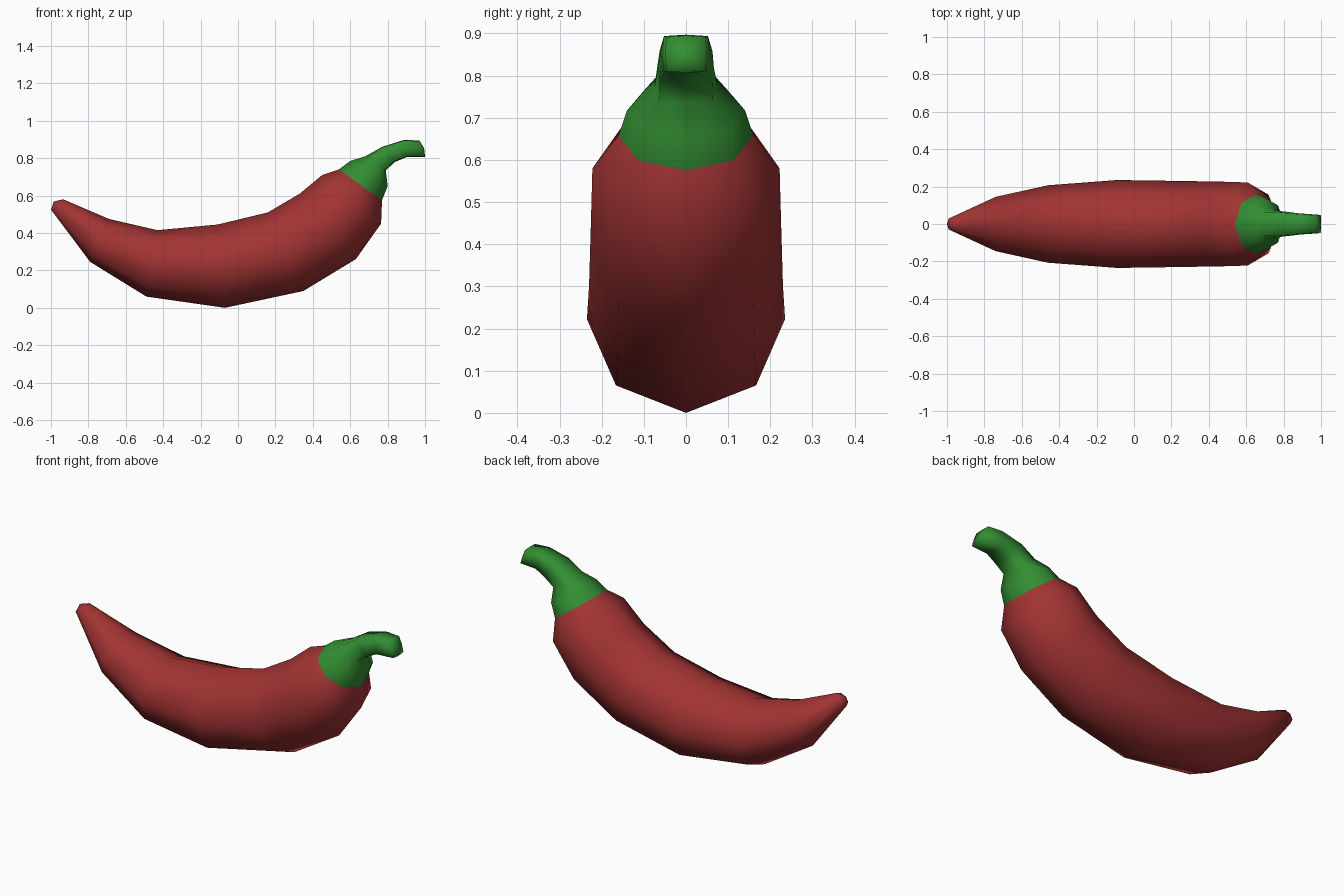
import bpy, bmesh, math
from mathutils import Vector

if "Cube" in bpy.data.objects:
    bpy.data.objects.remove(bpy.data.objects["Cube"])

SIDES = 8


def material(name, rgb):
    m = bpy.data.materials.new(name)
    m.diffuse_color = (*rgb, 1)
    m.use_nodes = True
    m.node_tree.nodes["Principled BSDF"].inputs["Base Color"].default_value = m.diffuse_color
    return m


def loft(name, rings, mat, start_pole=None, end_pole=None):
    """Skin slanted 8-sided rings: (top x,z), (bottom x,z), half width, diagonal factor."""
    bm = bmesh.new()
    loops = []
    for (tx, tz), (bx, bz), w, diag in rings:
        c = Vector(((tx + bx) / 2, 0, (tz + bz) / 2))
        u = Vector(((tx - bx) / 2, 0, (tz - bz) / 2))
        loop = []
        for i in range(SIDES):
            a = math.tau * i / SIDES
            k = diag / math.sqrt(0.5) if i % 2 else 1
            loop.append(bm.verts.new(c + u * math.cos(a) * k + Vector((0, w * math.sin(a) * k, 0))))
        loops.append(loop)
    for a, b in zip(loops, loops[1:]):
        for i in range(SIDES):
            j = (i + 1) % SIDES
            bm.faces.new((a[i], a[j], b[j], b[i]))
    # rounded ends closed with a fan to a centre point
    for pole, loop in ((start_pole, loops[0]), (end_pole, loops[-1])):
        if pole:
            p = bm.verts.new((pole[0], 0, pole[1]))
            for i in range(SIDES):
                bm.faces.new((loop[i], loop[(i + 1) % SIDES], p))
    bmesh.ops.recalc_face_normals(bm, faces=bm.faces)
    # make sure the open tube faces outwards
    mid = Vector(((rings[1][0][0] + rings[1][1][0]) / 2, 0, (rings[1][0][1] + rings[1][1][1]) / 2))
    f = loops[1][2].link_faces[0]
    if f.normal.dot(loops[1][2].co - mid) < 0:
        bmesh.ops.reverse_faces(bm, faces=bm.faces)
    for f in bm.faces:
        f.smooth = True
    me = bpy.data.meshes.new(name)
    bm.to_mesh(me)
    bm.free()
    me.materials.append(mat)
    ob = bpy.data.objects.new(name, me)
    bpy.context.collection.objects.link(ob)
    return ob


red = material("pepper red", (0.36, 0.033, 0.033))
green = material("stem green", (0.032, 0.27, 0.032))

ROUND = math.sqrt(0.5)
shoulder = ((0.54, 0.74), (0.77, 0.575), 0.16, ROUND)  # shared seam ring

# curved red fruit, tip to shoulder
loft("pepper_body", [
    ((-0.935, 0.58), (-1.0, 0.525), 0.04, ROUND),
    ((-0.69, 0.475), (-0.79, 0.245), 0.145, ROUND),
    ((-0.43, 0.415), (-0.49, 0.06), 0.207, ROUND),
    ((-0.11, 0.445), (-0.07, 0.0), 0.235, ROUND),
    ((0.16, 0.51), (0.35, 0.09), 0.23, ROUND),
    ((0.33, 0.61), (0.63, 0.26), 0.226, ROUND),
    ((0.45, 0.71), (0.765, 0.45), 0.222, ROUND),
    shoulder,
], red, start_pole=(-0.985, 0.568))

# green cap flowing into the bent, squarish stalk
loft("cap_and_stalk", [
    shoulder,
    ((0.60, 0.785), (0.80, 0.65), 0.14, ROUND),
    ((0.68, 0.81), (0.79, 0.735), 0.075, 0.85),
    ((0.77, 0.86), (0.84, 0.78), 0.066, 0.95),
    ((0.885, 0.897), (0.90, 0.805), 0.056, 0.93),
    ((0.97, 0.895), (1.0, 0.807), 0.05, 0.92),
], green, end_pole=(0.995, 0.853))
